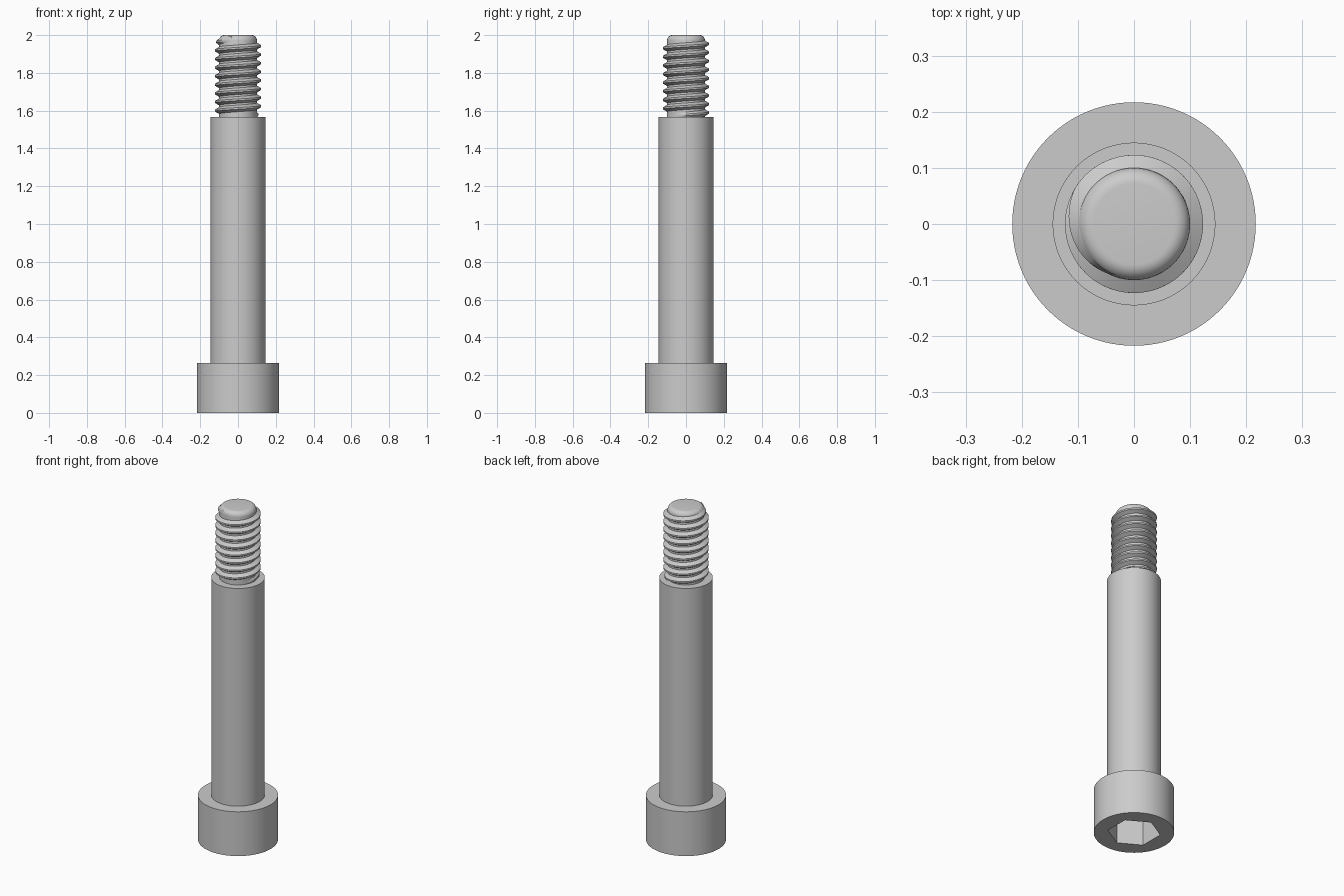
import bpy
import bmesh
from math import sin, cos, pi, radians

SEGS = 96
CORE = 0.1

old = bpy.data.objects.get("Cube")
if old:
    bpy.data.objects.remove(old, do_unlink=True)

steel = bpy.data.materials.new("steel_grey")
steel.use_nodes = True
grey = (0.6, 0.6, 0.6, 1)
steel.diffuse_color = grey
steel.node_tree.nodes["Principled BSDF"].inputs["Base Color"].default_value = grey


def finish(name, bm):
    """Turn a bmesh into a shaded object."""
    bmesh.ops.recalc_face_normals(bm, faces=bm.faces)
    mesh = bpy.data.meshes.new(name)
    bm.to_mesh(mesh)
    bm.free()
    mesh.materials.append(steel)
    ob = bpy.data.objects.new(name, mesh)
    bpy.context.collection.objects.link(ob)
    bpy.ops.object.select_all(action="DESELECT")
    ob.select_set(True)
    bpy.context.view_layer.objects.active = ob
    bpy.ops.object.shade_smooth_by_angle(angle=radians(30))


def bridge(bm, a, b):
    for i in range(len(a)):
        j = (i + 1) % len(a)
        bm.faces.new((a[i], a[j], b[j], b[i]))


def round_radius(r, angle):
    return r


def hex_radius(r, angle):
    """Hexagon outline with corner radius r, corners on the y axis."""
    return r * cos(pi / 6) / cos(angle % (pi / 3))


def lathe(name, profile):
    """Spin (radius, z, shape) rings and cap both ends."""
    bm = bmesh.new()
    rings = []
    for r, z, shape in profile:
        ring = []
        for i in range(SEGS):
            a = 2 * pi * i / SEGS - pi / 6
            # angle measured from the middle of a hexagon side
            rad = shape(r, (a + pi / 6) % (pi / 3) - pi / 6) if shape is round_radius \
                else r * cos(pi / 6) / cos((a + pi / 6) % (pi / 3) - pi / 6)
            ring.append(bm.verts.new((rad * cos(a), rad * sin(a), z)))
        rings.append(ring)
    for a, b in zip(rings, rings[1:]):
        bridge(bm, a, b)
    bm.faces.new(rings[0])
    bm.faces.new(rings[-1])
    finish(name, bm)


# Head with hexagonal socket underneath
lathe("socket_head", [
    (0.143, 0.16, hex_radius),
    (0.143, 0, hex_radius),
    (0.217, 0, round_radius),
    (0.217, 0.265, round_radius),
])

# Smooth shoulder
lathe("shoulder", [(0.145, 0.262, round_radius), (0.145, 1.567, round_radius)])

# Threaded core with a rounded tip
FILLET = 0.028
tip = [(CORE - FILLET * (1 - cos(k * pi / 16)),
        2 - FILLET * (1 - sin(k * pi / 16)), round_radius) for k in range(9)]
lathe("thread_core", [(CORE, 1.56, round_radius)] + tip)

# Right-hand helical ridge fading in and out at its ends
PITCH, HEIGHT = 0.0455, 0.023
START, END, FADE = -8.1 * 2 * pi, radians(250), radians(100)
bm = bmesh.new()
steps = 620
previous = None
for i in range(steps + 1):
    t = START + (END - START) * i / steps
    fade = min(1, (t - START) / FADE, (END - t) / FADE)
    z = 1.942 + PITCH * t / (2 * pi)
    crest = CORE - 0.002 + (HEIGHT + 0.002) * fade
    section = [bm.verts.new((r * cos(t), r * sin(t), z + dz)) for r, dz in (
        (CORE - 0.004, -0.02), (crest, -0.0045), (crest, 0.0045), (CORE - 0.004, 0.02))]
    if previous:
        bridge(bm, previous, section)
    else:
        bm.faces.new(section)
    previous = section
bm.faces.new(previous)
finish("thread_ridge", bm)
